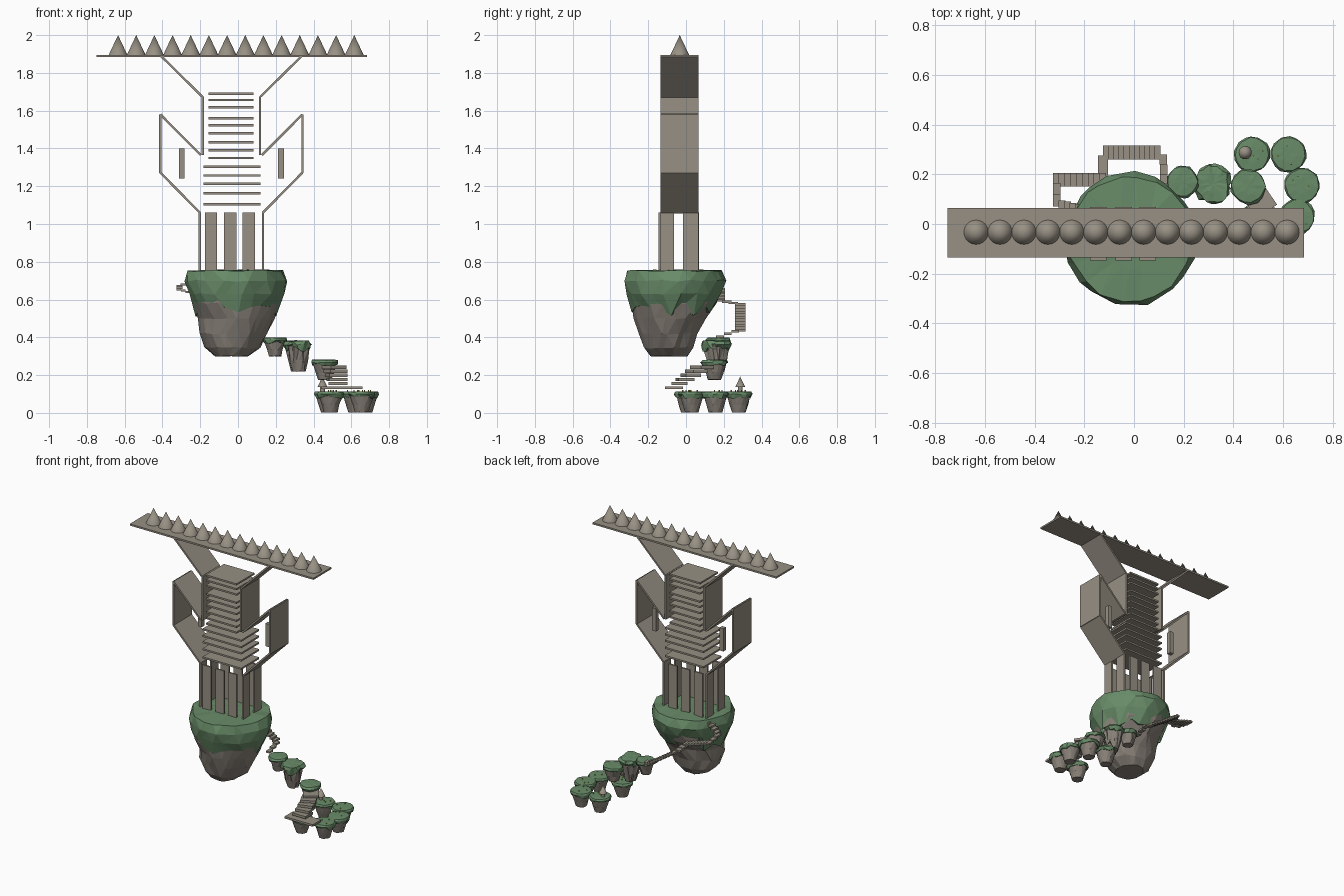
import bpy, bmesh, math, random
from mathutils import Vector, Matrix

if "Cube" in bpy.data.objects:
    bpy.data.objects.remove(bpy.data.objects["Cube"])

random.seed(7)


def material(name, r, g, b):
    m = bpy.data.materials.new(name)
    m.diffuse_color = (r, g, b, 1)
    m.use_nodes = True
    m.node_tree.nodes["Principled BSDF"].inputs["Base Color"].default_value = m.diffuse_color
    return m


WOOD = material("weathered_wood", 0.31, 0.28, 0.23)
ROCK = material("rock", 0.25, 0.22, 0.19)
GRASS = material("grass", 0.14, 0.26, 0.14)
YELLOW = material("flower_yellow", 0.6, 0.55, 0.05)


def finish(bm, name, mat):
    bmesh.ops.recalc_face_normals(bm, faces=bm.faces)
    me = bpy.data.meshes.new(name)
    bm.to_mesh(me)
    bm.free()
    me.materials.append(mat)
    ob = bpy.data.objects.new(name, me)
    bpy.context.collection.objects.link(ob)
    return ob


def add_box(bm, centre, size, rot=None):
    m = Matrix.Translation(centre) @ (rot or Matrix()) @ Matrix.Diagonal((*size, 1))
    bmesh.ops.create_cube(bm, size=1, matrix=m)


def box(name, lo, hi, mat=WOOD):
    bm = bmesh.new()
    lo, hi = Vector(lo), Vector(hi)
    add_box(bm, (lo + hi) / 2, hi - lo)
    return finish(bm, name, mat)


def cone(name, x, y, z0, z1, r0, r1=0.0, mat=WOOD, n=24):
    bm = bmesh.new()
    bmesh.ops.create_cone(bm, cap_ends=True, segments=n, radius1=r0, radius2=r1, depth=z1 - z0,
                          matrix=Matrix.Translation((x, y, (z0 + z1) / 2)))
    ob = finish(bm, name, mat)
    ob.data.shade_smooth()
    ob.data.set_sharp_from_angle(angle=math.radians(40))
    return ob


def loft(name, rings, mat, n, jitter, ragged=0.0):
    """Faceted stone: jittered rings (cx, cy, z, rx, ry) closed at both ends."""
    bm = bmesh.new()
    rows = []
    for k, (cx, cy, z, rx, ry) in enumerate(rings):
        row = []
        for i in range(n):
            a = 2 * math.pi * (i + 0.5 * (k % 2) + random.uniform(-0.25, 0.25)) / n
            s = 1 + random.uniform(-jitter, jitter)
            dz = random.uniform(-1, 1) * (ragged if k == 0 and ragged else jitter * rx * 0.5)
            row.append(bm.verts.new((cx + rx * s * math.cos(a), cy + ry * s * math.sin(a), z + dz)))
        rows.append(row)
    for k in range(len(rows) - 1):
        lo, hi = rows[k], rows[k + 1]
        for i in range(n):
            j = (i + 1) % n
            if k % 2 == 0:
                bm.faces.new((lo[i], lo[j], hi[i]))
                bm.faces.new((lo[j], hi[j], hi[i]))
            else:
                bm.faces.new((lo[i], hi[j], hi[i]))
                bm.faces.new((lo[i], lo[j], hi[j]))
    for row, ring in ((rows[0], rings[0]), (rows[-1], rings[-1])):
        c = bm.verts.new(ring[:3])
        for i in range(n):
            bm.faces.new((row[i], row[(i + 1) % n], c))
    return finish(bm, name, mat)


def islet(name, x, y, z0, z1, r, jitter=0.06, n=14, squash=1.0):
    h = z1 - z0
    body = [(0.0, 0.5), (0.35, 0.66), (0.7, 0.82), (0.9, 0.9)]
    loft(name + "_rock", [(x, y, z0 + f * h, r * s, r * s * squash) for f, s in body], ROCK, n, jitter)
    cap = [(0.72, 0.9), (0.86, 1.0), (0.97, 0.92), (0.99, 0.45)]
    loft(name + "_grass", [(x, y, z0 + f * h, r * s, r * s * squash) for f, s in cap],
         GRASS, n, jitter, 0.1 * h)


def steps(name, p0, p1, n, size, turn=0.0):
    """Row of n plank treads running from p0 to p1."""
    bm = bmesh.new()
    p0, p1 = Vector(p0), Vector(p1)
    for i in range(n):
        t = i / max(n - 1, 1)
        add_box(bm, p0.lerp(p1, t), size, Matrix.Rotation(turn * t, 4, 'Z'))
    return finish(bm, name, WOOD)


# Main floating island
loft("main_island_rock", [(-.035, -.09, .30, .09, .10), (-.03, -.09, .345, .145, .135),
                          (-.025, -.09, .42, .178, .155), (-.01, -.085, .50, .20, .185),
                          (-.01, -.07, .58, .225, .225), (-.015, -.06, .68, .24, .25)], ROCK, 22, .05)
loft("main_island_grass", [(-.01, -.075, .545, .215, .215), (-.012, -.065, .63, .255, .25),
                           (-.012, -.06, .70, .265, .268), (-.015, -.06, .753, .25, .255),
                           (-.015, -.06, .757, .12, .12)], GRASS, 20, .035, .035)

# Roof deck with its row of spikes
Y0, Y1, YC, T = -.135, .065, -.033, .012
box("roof_deck", (-.75, Y0, 1.884), (.683, Y1, 1.896))
for i in range(14):
    cone(f"roof_spike_{i}", -.635 + i * .0962, YC, 1.896, 2.0, .049)

# Folded wall panels, drawn as front-view lines
CX = -.035


def panel(name, x0, z0, x1, z1):
    bm = bmesh.new()
    d = Vector((x1 - x0, 0, z1 - z0))
    ang = math.atan2(d.z, d.x)
    add_box(bm, ((x0 + x1) / 2, (Y0 + Y1) / 2, (z0 + z1) / 2), (d.length, Y1 - Y0, T),
            Matrix.Rotation(-ang, 4, 'Y'))
    return finish(bm, name, WOOD)


for side, s in (("left", -1), ("right", 1)):
    for nm, a, z0, b, z1 in (("roof_brace", .155, 1.675, .37, 1.887),
                             ("upper_wall", .151, 1.365, .151, 1.675),
                             ("wing_roof", .162, 1.365, .376, 1.58),
                             ("wing_wall", .376, 1.27, .376, 1.58),
                             ("wing_floor", .167, 1.06, .376, 1.272)):
        panel(f"{side}_{nm}", CX + s * a, z0, CX + s * b, z1)
    x = CX + s * .263
    box(f"{side}_wing_post", (x - .015, 0, 1.24), (x + .015, .03, 1.40))
    # Side legs
    x = CX + s * .167
    for k, (a, b) in enumerate(((Y0, -.063), (-.015, Y1))):
        box(f"{side}_leg_{k}", (x - .006, a, .74), (x + .006, b, 1.06))

# Front and back legs
for nm, y in (("front", -.14), ("back", .063)):
    for k, x in enumerate((-.143, -.041, .056)):
        box(f"{nm}_leg_{k}", (x - .033, y - .006, .74), (x + .033, y + .006, 1.06))

# Stacked floors
for k, z in enumerate((1.69, 1.656, 1.618, 1.56, 1.523, 1.48, 1.433, 1.39, 1.35)):
    box(f"upper_floor_{k}", (-.155, Y0, z - .006), (.083, Y1, z + .006))
for k, z in enumerate((1.303, 1.257, 1.213, 1.163, 1.105)):
    box(f"lower_floor_{k}", (-.182, Y0, z - .006), (.12, Y1, z + .006))

# Chain of small islands
islet("high_islet", .195, .17, .30, .40, .065)
islet("rough_islet", .318, .16, .22, .385, .072, .14, 20, 1.1)
islet("middle_islet", .46, .15, .175, .283, .072)
ground = [(.49, .01), (.655, .03), (.675, .155), (.62, .28), (.475, .28)]
for k, (x, y) in enumerate(ground):
    islet(f"ground_islet_{k}", x, y, .003, .115, .073, .035)
    for _ in range(3):
        fx, fy = x + random.uniform(-.045, .045), y + random.uniform(-.045, .045)
        cone(f"flower_{k}", fx, fy, .108, .12, .003, .003, YELLOW, 6)

# Little spired shrine on a ground islet
cone("shrine_stem", .447, .287, .10, .142, .013, .013)
cone("shrine_roof", .447, .287, .137, .192, .026)

# Stairs from the ground islets to the middle islet
box("stair_landing", (.44, -.11, .127), (.66, -.015, .141))
steps("lower_stairs", (.53, -.035, .156), (.51, .085, .242), 5, (.10, .085, .017), .6)

# Plank walkway winding behind the main island
steps("walkway_start", (.12, .18, .405), (.118, .26, .432), 3, (.03, .04, .012))
steps("walkway_back", (.095, .287, .437), (-.113, .287, .575), 11, (.022, .056, .014))
steps("walkway_link", (-.125, .25, .582), (-.125, .215, .588), 2, (.04, .05, .012))
steps("walkway_side", (-.125, .178, .595), (-.313, .178, .655), 9, (.024, .056, .012))
steps("walkway_turn", (-.31, .14, .662), (-.31, .095, .672), 2, (.03, .05, .012))
steps("walkway_end", (-.29, .07, .68), (-.2, .05, .745), 5, (.028, .05, .012))
